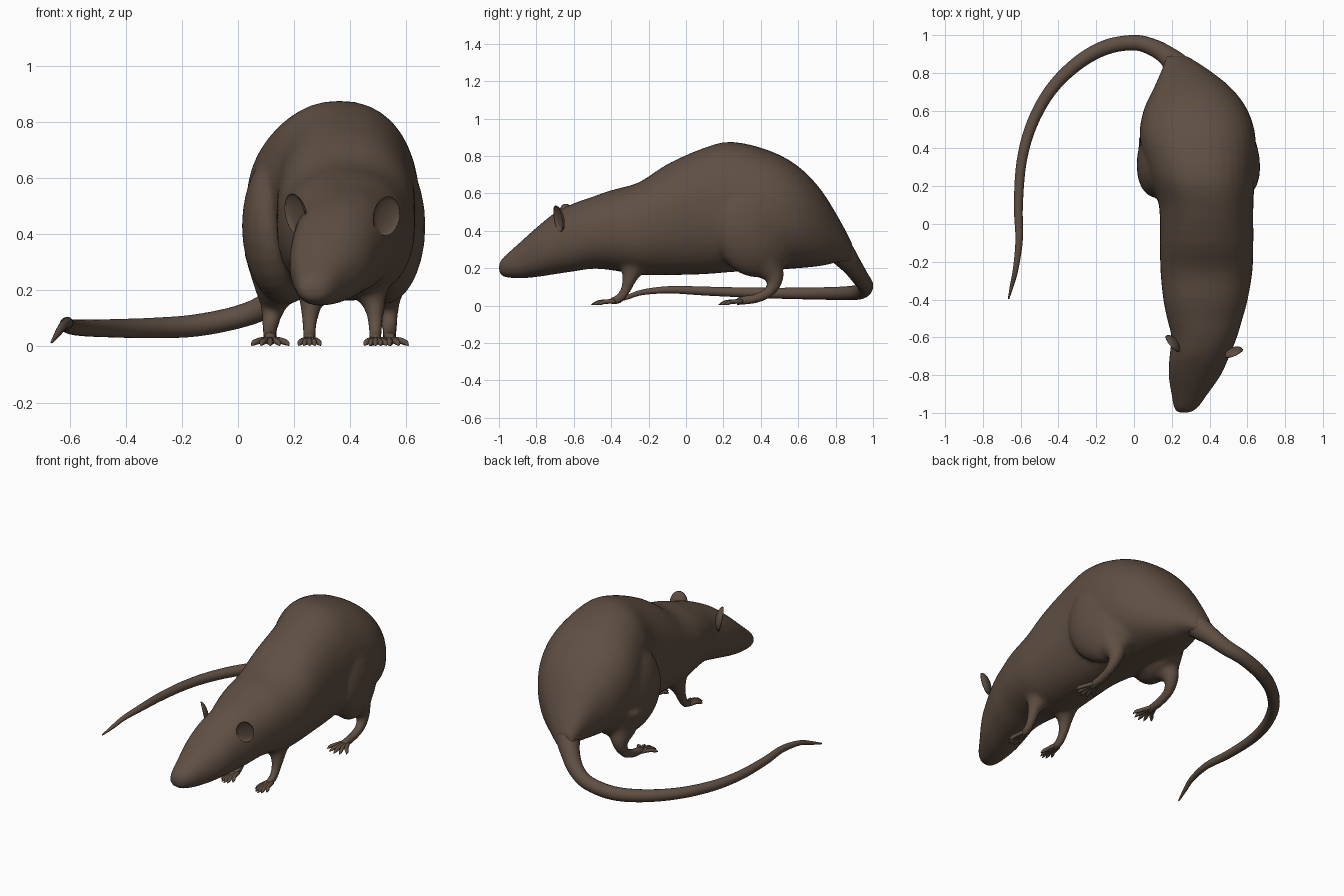
import bpy, bmesh, math
from mathutils import Vector, Matrix

cube = bpy.data.objects.get("Cube")
if cube:
    bpy.data.objects.remove(cube, do_unlink=True)

fur = bpy.data.materials.new("dark_brown_fur")
fur.use_nodes = True
FUR_COLOUR = (0.115, 0.078, 0.055, 1)
fur.diffuse_color = FUR_COLOUR
fur.node_tree.nodes["Principled BSDF"].inputs["Base Color"].default_value = FUR_COLOUR


def smooth_path(points, steps):
    """Catmull-Rom interpolation of equal-length tuples."""
    pts = [points[0]] + list(points) + [points[-1]]
    out = []
    for i in range(1, len(pts) - 2):
        for s in range(steps):
            t = s / steps
            out.append([b + 0.5 * t * (c - a + t * (2*a - 5*b + 4*c - d + t * (3*(b - c) + d - a)))
                        for a, b, c, d in zip(*pts[i - 1:i + 3])])
    return out + [list(points[-1])]


def bulge(value, power):
    return math.copysign(abs(value) ** power, value)


def loft(bm, sections, sides, power=1):
    """Skin rounded sections given as (centre, half axis, half axis)."""
    rings = []
    angles = [math.tau * k / sides for k in range(sides)]
    for centre, u, v in sections:
        rings.append([bm.verts.new(centre + u * bulge(math.cos(a), power) + v * bulge(math.sin(a), power))
                      for a in angles])
    for r0, r1 in zip(rings, rings[1:]):
        for k in range(sides):
            n = (k + 1) % sides
            bm.faces.new((r0[k], r0[n], r1[n], r1[k]))
    bm.faces.new(rings[0][::-1])
    bm.faces.new(rings[-1])


def tube(bm, points, steps=4, sides=12):
    """Round tapered tube through (x, y, z, radius) points."""
    path = smooth_path(points, steps)
    centres = [Vector(p[:3]) for p in path]
    side, sections = None, []
    for i, c in enumerate(centres):
        tangent = (centres[min(i + 1, len(path) - 1)] - centres[max(i - 1, 0)]).normalized()
        if side is None:
            side = tangent.orthogonal().normalized()
        side = (side - tangent * side.dot(tangent)).normalized()
        r = path[i][3]
        sections.append((c, side * r, tangent.cross(side) * r))
    loft(bm, sections, sides)


def ball(bm, centre, radii, turn=0):
    """Ellipsoid turned about the vertical by degrees."""
    matrix = (Matrix.Translation(centre) @ Matrix.Rotation(math.radians(turn), 4, "Z")
              @ Matrix.Diagonal((*radii, 1)))
    return bmesh.ops.create_uvsphere(bm, u_segments=24, v_segments=14, radius=1, matrix=matrix)["verts"]


def finish(bm, name):
    bmesh.ops.recalc_face_normals(bm, faces=bm.faces)
    for f in bm.faces:
        f.smooth = True
    mesh = bpy.data.meshes.new(name)
    bm.to_mesh(mesh)
    bm.free()
    mesh.materials.append(fur)
    ob = bpy.data.objects.new(name, mesh)
    bpy.context.collection.objects.link(ob)
    return ob


# Torso and head: y, x min, x max, z bottom, z top
PROFILE = [
    (-1.0, .235, .29, .175, .225), (-.975, .212, .335, .155, .26),
    (-.9, .198, .39, .145, .327), (-.8, .183, .46, .153, .417),
    (-.7, .188, .505, .168, .497), (-.6, .198, .545, .183, .547),
    (-.5, .175, .575, .197, .582), (-.4, .155, .602, .19, .617),
    (-.25, .14, .627, .165, .66), (-.1, .137, .632, .163, .757),
    (.1, .132, .632, .168, .845), (.25, .08, .64, .18, .876),
    (.45, .03, .645, .19, .828), (.6, .05, .603, .2, .745),
    (.72, .105, .515, .212, .622), (.82, .148, .39, .232, .462), (.89, .17, .28, .22, .33),
]
body = bmesh.new()
loft(body, [(Vector(((x0 + x1) / 2, y, (z0 + z1) / 2)),
             Vector(((x1 - x0) / 2, 0, 0)), Vector((0, 0, (z1 - z0) / 2)))
            for y, x0, x1, z0, z1 in smooth_path(PROFILE, 3)], 36, .9)

# Haunches, their rear ends turned in towards the tail
ball(body, (.17, .39, .43), (.145, .26, .28), -16)
ball(body, (.52, .385, .43), (.135, .25, .28), 17)

# Legs, as offsets towards the inside of the body from the foot centre
FORELEG = [(.04, -.25, .33, .1), (.025, -.28, .23, .082), (.005, -.3, .15, .042),
           (0, -.325, .08, .028), (0, -.36, .035, .025), (0, -.41, .022, .023)]
HINDLEG = [(.04, .42, .32, .14), (.025, .44, .22, .092), (.01, .475, .14, .047),
           (0, .445, .075, .031), (0, .37, .038, .027), (0, .27, .024, .026)]
LEGS = {
    "right_front": (.255, 1, FORELEG), "left_front": (.49, -1, FORELEG),
    "right_hind": (.115, 1, HINDLEG), "left_hind": (.54, -1, HINDLEG),
}
for name, (foot_x, inward, path) in LEGS.items():
    tube(body, [(foot_x + inward * dx, y, z, r) for dx, y, z, r in path])

    # Toes with pointed claws, fanned out from the paw
    toes = bmesh.new()
    paw_y = path[-1][1]
    spread = .034 if path is FORELEG else .058
    for k in range(-2, 3):
        fan = k / 2
        reach = .084 - .03 * fan * fan
        tube(toes, [(foot_x + fan * .014, paw_y + .03, .024, .012),
                    (foot_x + fan * spread * .7, paw_y - reach * .5, .02, .0115),
                    (foot_x + fan * spread, paw_y - reach * .85, .013, .01),
                    (foot_x + fan * spread * 1.15, paw_y - reach * 1.15, .004, .002)], 3, 8)
    finish(toes, name + "_toes")

# Fuse torso, haunches and legs into one soft skin
skin = finish(body, "body")
remesh = skin.modifiers.new("fuse", "REMESH")
remesh.mode = "VOXEL"
remesh.voxel_size = .013
remesh.use_smooth_shade = True
soften = skin.modifiers.new("soften", "SMOOTH")
soften.factor = .5
soften.iterations = 8

# Tail: flared at the rump, sweeping round to a thin tip
tail = bmesh.new()
tube(tail, [(.3, .73, .39, .07), (.24, .825, .29, .07), (.175, .89, .21, .053), (.1, .935, .145, .045),
            (0, .96, .105, .041), (-.15, .935, .075, .04), (-.3, .85, .066, .037),
            (-.44, .71, .065, .033), (-.54, .53, .066, .03), (-.595, .33, .07, .027),
            (-.612, .1, .078, .024), (-.608, -.08, .085, .02), (-.625, -.23, .072, .015),
            (-.645, -.32, .042, .011), (-.664, -.395, .015, .004)], 5, 16)
finish(tail, "tail")

# Ears: rounded cups hollowed on the front face, leaning forward at the top
EARS = {
    "right_ear": ((.203, -.635, .472), (.055, .03, .073), -50),
    "left_ear": ((.53, -.685, .465), (.052, .03, .07), 24),
}
for name, (centre, radii, turn) in EARS.items():
    ear = bmesh.new()
    verts = ball(ear, centre, radii, turn)
    front = Matrix.Rotation(math.radians(turn), 3, "Z") @ Vector((0, -1, 0))
    for v in verts:
        depth = (v.co - Vector(centre)).dot(front)
        if depth > 0:
            v.co -= front * depth * 1.6
        v.co += front * (v.co.z - centre[2]) * .2
    finish(ear, name)

# Eyes, barely standing out of the fur
for name, centre in {"right_eye": (.218, -.815, .335), "left_eye": (.405, -.81, .345)}.items():
    eye = bmesh.new()
    ball(eye, centre, (.016, .016, .016))
    finish(eye, name)
